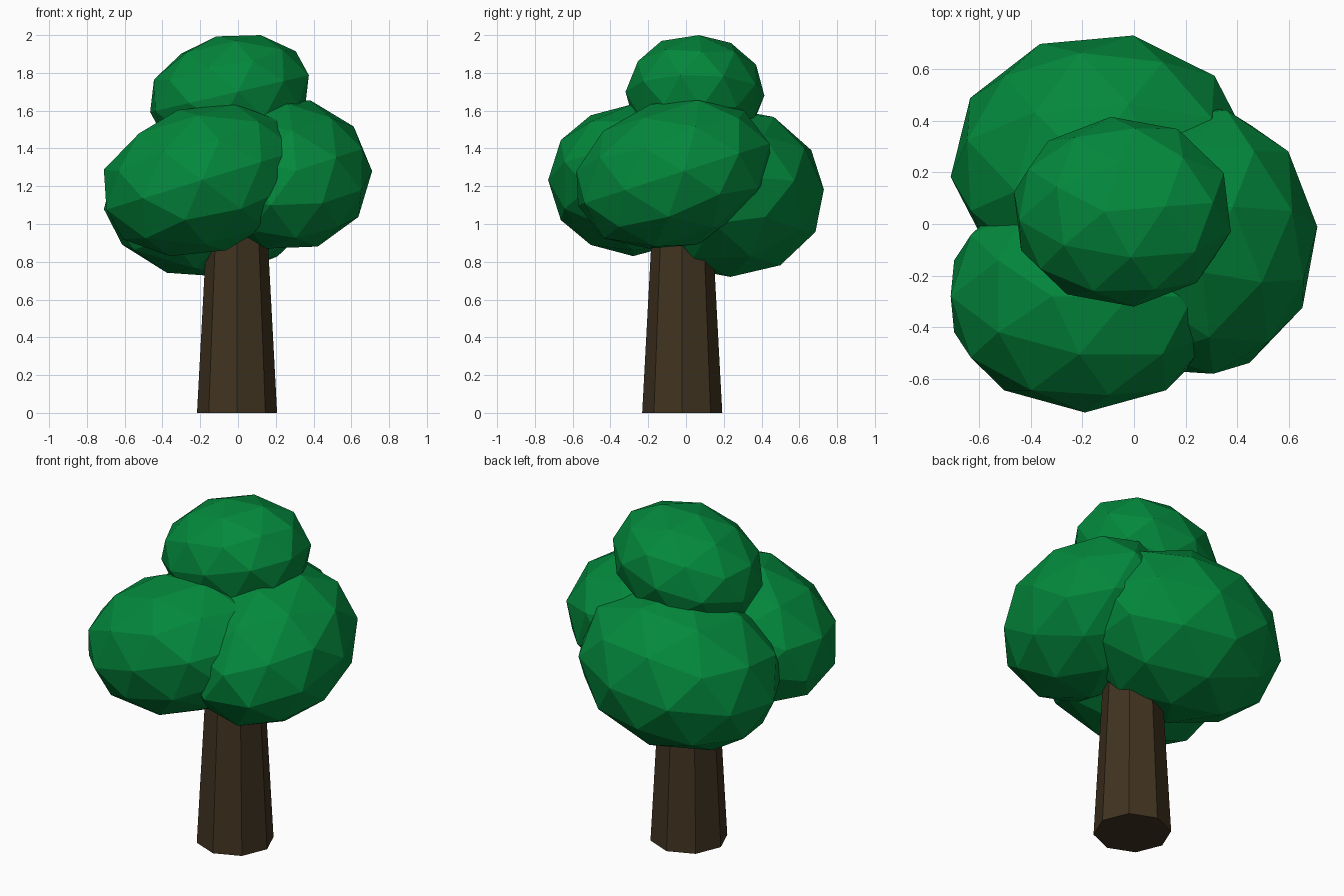
import bpy
import bmesh
from math import radians
from mathutils import Matrix, Vector

cube = bpy.data.objects.get("Cube")
if cube:
    bpy.data.objects.remove(cube, do_unlink=True)


def make_material(name, color):
    mat = bpy.data.materials.new(name)
    mat.use_nodes = True
    mat.diffuse_color = (*color, 1)
    mat.node_tree.nodes["Principled BSDF"].inputs["Base Color"].default_value = (*color, 1)
    return mat


def make_object(name, bm, mat):
    mesh = bpy.data.meshes.new(name)
    bm.to_mesh(mesh)
    bm.free()
    mesh.materials.append(mat)
    obj = bpy.data.objects.new(name, mesh)
    bpy.context.collection.objects.link(obj)
    return obj


def leaf_clump(name, low, high, tilt, axis, spin=0):
    """Faceted, flattened ball, spun, tilted and placed between two corners."""
    low, high = Vector(low), Vector(high)
    size = high - low
    bm = bmesh.new()
    bmesh.ops.create_icosphere(bm, subdivisions=2, radius=1)
    flatten = Matrix.Diagonal((size.x, size.y, size.z * 0.95, 1))
    bm.transform(Matrix.Rotation(radians(tilt), 4, axis) @ flatten @ Matrix.Rotation(radians(spin), 4, 'Z'))
    for i in range(3):
        values = [v.co[i] for v in bm.verts]
        start, span = min(values), max(values) - min(values)
        for v in bm.verts:
            v.co[i] = low[i] + (v.co[i] - start) / span * size[i]
    return make_object(name, bm, leaf_green)


leaf_green = make_material("leaf_green", (0.001, 0.247, 0.045))
bark_brown = make_material("bark_brown", (0.052, 0.034, 0.0145))

# Tapered eight-sided trunk, its top hidden in the leaves
height = 1.25
bm = bmesh.new()
bmesh.ops.create_cone(bm, cap_ends=True, segments=8, radius1=0.212, radius2=0.145, depth=height)
bm.transform(Matrix.Translation((-0.005, -0.02, height / 2)))
make_object("trunk", bm, bark_brown)

# Three lower leaf clumps around the trunk and one on top
leaf_clump("front_leaves", (-0.71, -0.73, 0.83), (0.33, 0.17, 1.635), -18, 'Y')
leaf_clump("side_leaves", (-0.18, -0.58, 0.87), (0.71, 0.45, 1.655), 18, 'X', spin=-12)
leaf_clump("back_leaves", (-0.71, -0.26, 0.72), (0.46, 0.73, 1.61), -8, 'Y', spin=-12)
leaf_clump("top_leaves", (-0.465, -0.32, 1.38), (0.375, 0.415, 2.0), -13, 'Y', spin=6)
